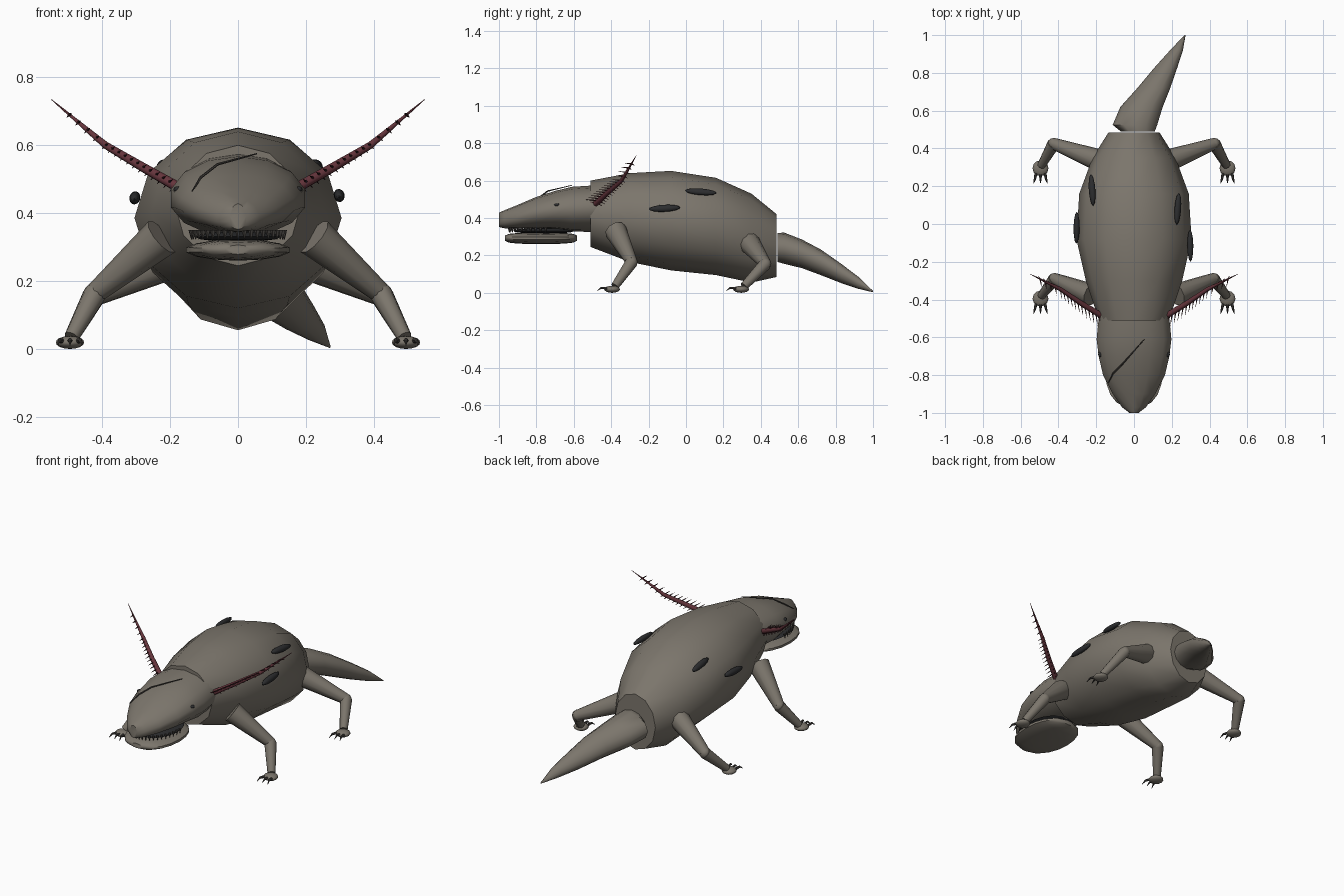
import bpy, bmesh, math
from mathutils import Vector, Matrix

cube = bpy.data.objects.get("Cube")
if cube:
    bpy.data.objects.remove(cube, do_unlink=True)


def material(name, r, g, b):
    m = bpy.data.materials.new(name)
    m.use_nodes = True
    m.diffuse_color = (r, g, b, 1)
    node = m.node_tree.nodes["Principled BSDF"]
    node.inputs["Base Color"].default_value = (r, g, b, 1)
    node.inputs["Roughness"].default_value = 0.8
    return m


SKIN = material("grey brown skin", 0.2, 0.18, 0.15)
DARK = material("dark spot", 0.025, 0.026, 0.028)
CLAW = material("claw grey", 0.06, 0.055, 0.05)
GILL = material("maroon gill", 0.13, 0.035, 0.045)
SPINE = material("dark maroon spine", 0.06, 0.018, 0.022)


def finish(name, bm, mat, angle=50):
    bmesh.ops.recalc_face_normals(bm, faces=bm.faces)
    me = bpy.data.meshes.new(name)
    bm.to_mesh(me)
    bm.free()
    me.materials.append(mat)
    ob = bpy.data.objects.new(name, me)
    bpy.context.collection.objects.link(ob)
    bpy.ops.object.select_all(action='DESELECT')
    ob.select_set(True)
    bpy.context.view_layer.objects.active = ob
    bpy.ops.object.shade_smooth_by_angle(angle=math.radians(angle))
    return ob


def skin_rings(bm, rings):
    """Bridge rings of points and cap both ends."""
    rows = [[bm.verts.new(p) for p in ring] for ring in rings]
    n = len(rows[0])
    for a, b in zip(rows, rows[1:]):
        for i in range(n):
            j = (i + 1) % n
            bm.faces.new((a[i], a[j], b[j], b[i]))
    bm.faces.new(rows[0])
    bm.faces.new(rows[-1])


def loft(name, stations, mat, n=12, angle=50):
    """Stations are x, y, half width, top z, bottom z, height share of widest line."""
    rings = []
    for x, y, w, top, low, share in stations:
        mid = low + (top - low) * share
        ring = []
        for i in range(n):
            a = math.tau * i / n
            s = math.cos(a)
            ring.append((x + w * math.sin(a), y,
                         mid + s * (top - mid if s > 0 else mid - low)))
        rings.append(ring)
    bm = bmesh.new()
    skin_rings(bm, rings)
    return finish(name, bm, mat, angle)


def tube(bm, points, radii, n=10):
    pts = [Vector(p) for p in points]
    rings = []
    for i, p in enumerate(pts):
        d = pts[min(i + 1, len(pts) - 1)] - pts[max(i - 1, 0)]
        rot = d.to_track_quat('Z', 'Y')
        rings.append([p + rot @ Vector((math.cos(math.tau * k / n),
                                        math.sin(math.tau * k / n), 0)) * radii[i]
                      for k in range(n)])
    skin_rings(bm, rings)


def ellipsoid(bm, centre, size, turn=None, u=12, v=8):
    m = Matrix.Translation(centre) @ (turn or Matrix()) @ Matrix.Diagonal((*size, 1))
    bmesh.ops.create_uvsphere(bm, u_segments=u, v_segments=v, radius=1, matrix=m)


# Barrel body with flat ends
loft("body", [(0, -0.51, 0.185, 0.60, 0.245, 0.5), (0, -0.3, 0.255, 0.64, 0.165, 0.5),
              (0, -0.08, 0.305, 0.652, 0.12, 0.5), (0, 0.16, 0.29, 0.615, 0.095, 0.5),
              (0, 0.35, 0.22, 0.53, 0.055, 0.5), (0, 0.485, 0.135, 0.42, 0.085, 0.5)], SKIN)

# Upper head, wide at the cheeks and narrow at the snout
loft("head", [(0, -0.48, 0.19, 0.575, 0.325, 0.5), (0, -0.61, 0.203, 0.567, 0.328, 0.48),
              (0, -0.7, 0.192, 0.545, 0.34, 0.48), (0, -0.8, 0.168, 0.513, 0.343, 0.48),
              (0, -0.9, 0.115, 0.47, 0.343, 0.45), (0, -0.97, 0.065, 0.442, 0.345, 0.4),
              (0, -1.0, 0.025, 0.428, 0.352, 0.4)], SKIN, 14)

# Lower jaw, a flat oval
jaw = [(0, -0.775 - 0.195 * math.cos(t), 0.157 * math.sin(t) ** 0.7,
        0.293 + 0.03 * math.sin(t) ** 0.4, 0.293 - 0.033 * math.sin(t) ** 0.4, 0.5)
       for t in [math.pi * (0.04 + 0.92 * i / 8) for i in range(9)]]
loft("lower_jaw", jaw, SKIN, 14)

# Dark mouth and the tooth row
bm = bmesh.new()
ellipsoid(bm, (0, -0.76, 0.331), (0.13, 0.165, 0.016), u=18, v=6)
finish("mouth", bm, DARK)
bm = bmesh.new()
for i in range(23):
    a = math.pi * (1 + i / 22)
    x, y = 0.137 * math.cos(a), -0.75 + 0.195 * math.sin(a)
    tube(bm, [(x, y, 0.35), (x, y, 0.322)], [0.009, 0.001], 5)
finish("teeth", bm, CLAW)

# Eyes
bm = bmesh.new()
for s in (-1, 1):
    ellipsoid(bm, (s * 0.178, -0.69, 0.47), (0.012, 0.015, 0.009))
finish("eyes", bm, DARK)

# Scar ridge across the crown
bm = bmesh.new()
tube(bm, [(-0.135, -0.84, 0.465), (-0.11, -0.79, 0.505), (-0.06, -0.74, 0.544),
          (0.055, -0.61, 0.575)], [0.002, 0.004, 0.004, 0.002], 6)
finish("scar", bm, CLAW)

# Tail bending to the left and down
loft("tail", [(0.02, 0.49, 0.09, 0.32, 0.165, 0.5), (0.005, 0.525, 0.118, 0.322, 0.155, 0.5),
              (0.04, 0.62, 0.112, 0.285, 0.132, 0.5), (0.105, 0.72, 0.087, 0.232, 0.095, 0.5),
              (0.17, 0.83, 0.06, 0.155, 0.052, 0.5), (0.225, 0.92, 0.034, 0.087, 0.022, 0.5),
              (0.27, 1.0, 0.003, 0.01, 0.003, 0.5)], SKIN)


# Legs with flat feet and three claws each
def leg(name, s, hip, knee, ankle):
    flip = lambda p: Vector((s * p[0], p[1], p[2]))
    hip, knee, ankle = flip(hip), flip(knee), flip(ankle)
    bm = bmesh.new()
    tube(bm, [hip, knee], [0.06, 0.031])
    ellipsoid(bm, knee, (0.031, 0.031, 0.031))
    tube(bm, [knee, ankle], [0.034, 0.022])
    foot = ankle + Vector((s * 0.005, -0.015, -0.016))
    ellipsoid(bm, foot, (0.042, 0.042, 0.019))
    finish(name, bm, SKIN)
    bm = bmesh.new()
    for k in (-1, 0, 1):
        root = foot + Vector((k * 0.024, -0.028, 0.004))
        tube(bm, [root, root + Vector((k * 0.006, -0.03, 0.004)),
                  root + Vector((k * 0.012, -0.052, -0.012))], [0.008, 0.006, 0.001], 6)
    finish(name + "_claws", bm, CLAW)


for side, s in (("left", 1), ("right", -1)):
    leg("front_leg_" + side, s, (0.225, -0.375, 0.33), (0.42, -0.29, 0.165), (0.49, -0.38, 0.035))
    leg("rear_leg_" + side, s, (0.18, 0.335, 0.27), (0.425, 0.425, 0.155), (0.49, 0.31, 0.035))

    # Feathered gill stalk and its spines
    path = [Vector((s * x, y, z)) for x, y, z in
            ((0.165, -0.49, 0.47), (0.28, -0.42, 0.535), (0.39, -0.345, 0.6), (0.55, -0.265, 0.735))]
    bm = bmesh.new()
    tube(bm, path, [0.016, 0.014, 0.011, 0.001], 8)
    finish("gill_stalk_" + side, bm, GILL)
    bm = bmesh.new()
    for i in range(1, 17):
        f = i / 18 * 3
        k = int(f)
        p = path[k].lerp(path[k + 1], f - k)
        size = 0.085 - 0.045 * i / 16
        for d in ((-0.15 * s, -0.95, 0.1), (0.3 * s, 0.55, -0.3)):
            reach = size if d[1] < 0 else size * 0.7
            tube(bm, [p, p + Vector(d) * reach], [0.005, 0.0006], 5)
    finish("gill_spines_" + side, bm, SPINE)

# Long dark spots lying on the flanks
spots = [(0.232, 0.08, 0.54, 42, -6), (0.298, -0.115, 0.452, 15, 3),
         (-0.222, 0.18, 0.54, 42, -6), (-0.304, -0.02, 0.445, 15, 3)]
bm = bmesh.new()
for x, y, z, lean, dip in spots:
    s = 1 if x > 0 else -1
    turn = Matrix.Rotation(math.radians(-s * lean), 4, 'Y') @ Matrix.Rotation(math.radians(dip), 4, 'X')
    ellipsoid(bm, (x, y, z), (0.016, 0.085, 0.019), turn)
finish("flank_spots", bm, DARK)
